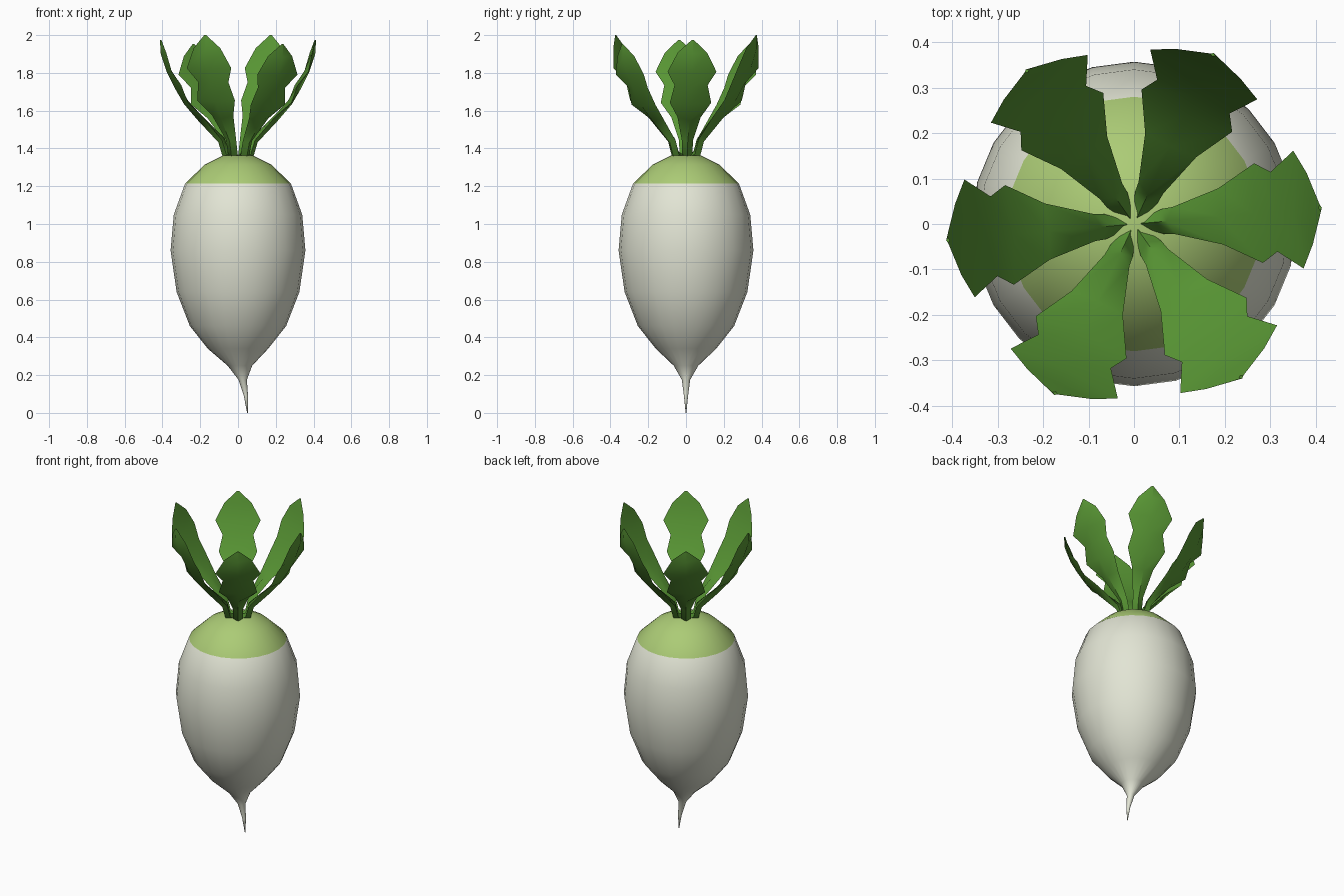
import bpy, math
from mathutils import Vector

if "Cube" in bpy.data.objects:
    bpy.data.objects.remove(bpy.data.objects["Cube"])


def material(name, rgb):
    m = bpy.data.materials.new(name)
    m.diffuse_color = (*rgb, 1)
    m.use_nodes = True
    m.node_tree.nodes["Principled BSDF"].inputs["Base Color"].default_value = m.diffuse_color
    return m


def loft(name, rings, mats, mat_of_ring=lambda i: 0, angle=180):
    """Skin a list of equal-length closed rings and cap both ends."""
    n = len(rings[0])
    verts = [v for ring in rings for v in ring]
    faces, idx = [], []
    for i in range(len(rings) - 1):
        for j in range(n):
            k = (j + 1) % n
            faces.append((i * n + j, i * n + k, (i + 1) * n + k, (i + 1) * n + j))
            idx.append(mat_of_ring(i))
    last = (len(rings) - 1) * n
    faces += [tuple(reversed(range(n))), tuple(range(last, last + n))]
    idx += [mat_of_ring(0), mat_of_ring(len(rings) - 2)]
    mesh = bpy.data.meshes.new(name)
    mesh.from_pydata(verts, [], faces)
    for m in mats:
        mesh.materials.append(m)
    for p, i in zip(mesh.polygons, idx):
        p.material_index = i
    ob = bpy.data.objects.new(name, mesh)
    bpy.context.collection.objects.link(ob)
    bpy.ops.object.select_all(action='DESELECT')
    ob.select_set(True)
    bpy.context.view_layer.objects.active = ob
    bpy.ops.object.shade_smooth_by_angle(angle=math.radians(angle))
    return ob


white = material("root_white", (0.76, 0.78, 0.66))
lime = material("crown_green", (0.41, 0.60, 0.18))
green = material("leaf_green", (0.10, 0.31, 0.035))

# Root: (radius, height, sideways bend), tail curls toward +x
profile = [(0.002, 0, 0.05), (0.011, 0.09, 0.042), (0.022, 0.175, 0.025),
           (0.065, 0.25, 0.01), (0.16, 0.34, 0), (0.255, 0.46, 0), (0.325, 0.64, 0),
           (0.357, 0.86, 0), (0.34, 1.05, 0), (0.28, 1.215, 0),
           (0.175, 1.315, 0), (0.08, 1.362, 0), (0.005, 1.365, 0)]
SIDES = 24
rings = [[(r * math.cos(2 * math.pi * j / SIDES) + x,
           r * math.sin(2 * math.pi * j / SIDES), z) for j in range(SIDES)]
         for r, z, x in profile]
loft("root", rings, [white, lime], lambda i: 1 if i >= 9 else 0)

# Leaf: (distance out, height, half width, half thickness, edge ripple)
stations = [(0.0, 1.345, 0.004, 0.01, 0), (0.065, 1.37, 0.028, 0.022, 0),
            (0.088, 1.445, 0.03, 0.02, 0), (0.20, 1.56, 0.062, 0.016, 0.012),
            (0.275, 1.645, 0.11, 0.014, 0.0), (0.325, 1.73, 0.088, 0.013, 0.018),
            (0.365, 1.81, 0.13, 0.013, 0.002), (0.40, 1.91, 0.078, 0.011, 0.012),
            (0.411, 1.98, 0.006, 0.004, 0)]


def leaf(name, degrees, stretch):
    a = math.radians(degrees)
    out, side, up = (Vector((math.cos(a), math.sin(a), 0)),
                     Vector((-math.sin(a), math.cos(a), 0)), Vector((0, 0, 1)))
    rings = []
    for i, (r, z, w, t, ripple) in enumerate(stations):
        p, q = stations[max(i - 1, 0)], stations[min(i + 1, len(stations) - 1)]
        tan = (out * (q[0] - p[0]) + up * (q[1] - p[1])).normalized()
        inner = tan.cross(side).normalized()
        if inner.dot(out) > 0:
            inner = -inner
        c = out * r + up * (1.36 + (z - 1.36) * stretch)
        rings.append([c + side * w + inner * ripple, c + inner * t,
                      c - side * w + inner * ripple, c - inner * t])
    loft(name, rings, [green], angle=50)


# Six leaves around the crown, opposite pairs share a height
for k in range(6):
    leaf(f"leaf_{k + 1}", 5 + 60 * k, (0.99, 1.032, 0.955)[k % 3])
